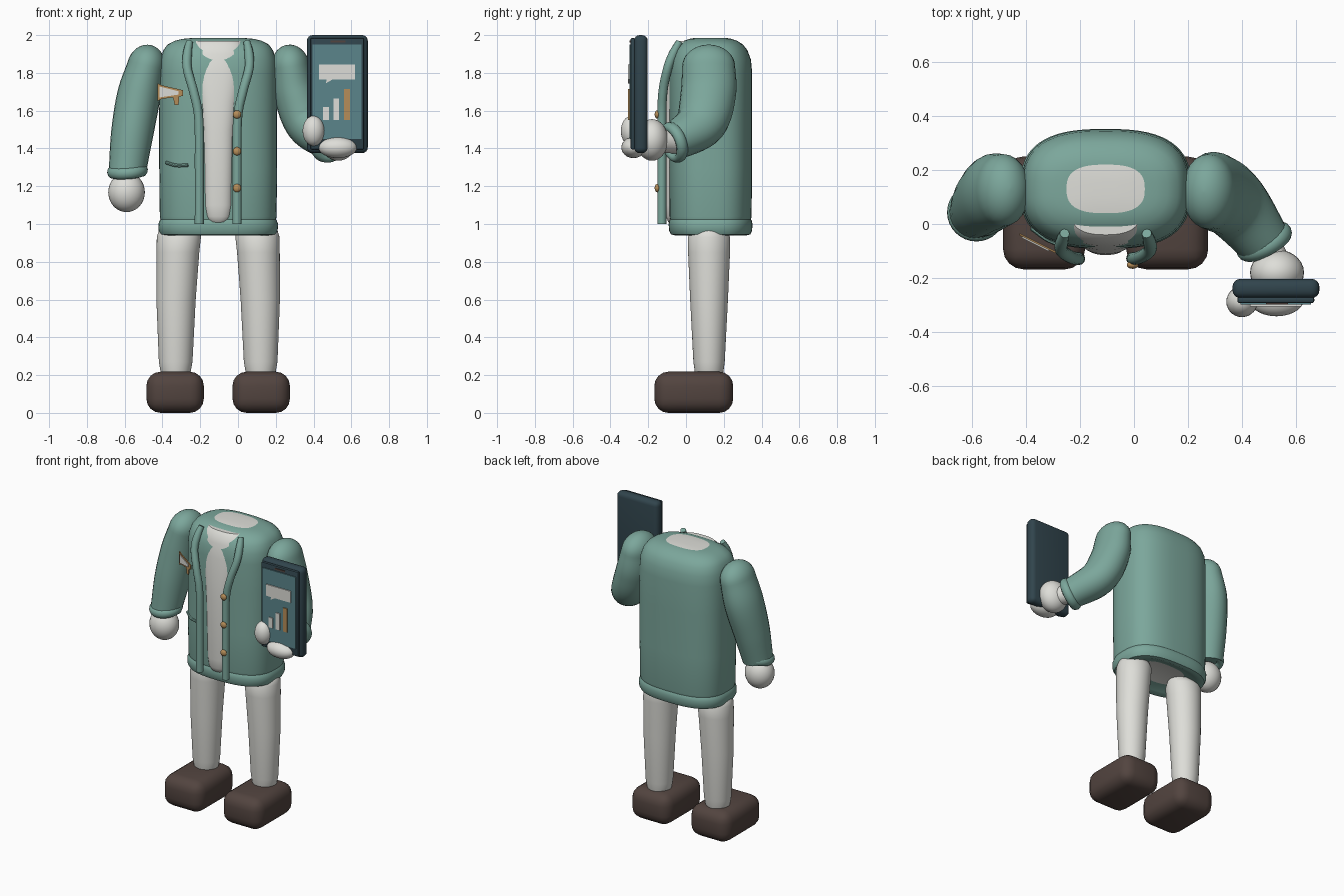
import bpy, bmesh, math
from mathutils import Vector

if "Cube" in bpy.data.objects:
    bpy.data.objects.remove(bpy.data.objects["Cube"])

CX = -0.105  # body centre line


def mat(name, c):
    m = bpy.data.materials.new(name)
    m.diffuse_color = (*c, 1)
    m.use_nodes = True
    m.node_tree.nodes["Principled BSDF"].inputs["Base Color"].default_value = m.diffuse_color
    return m


GREEN = mat("jacket green", (0.20, 0.385, 0.33))
WHITE = mat("off white", (0.73, 0.73, 0.69))
BROWN = mat("shoe brown", (0.085, 0.058, 0.050))
NAVY = mat("device navy", (0.030, 0.058, 0.073))
TEAL = mat("screen teal", (0.105, 0.235, 0.26))
GOLD = mat("gold", (0.47, 0.27, 0.10))


def finish(bm, name, mats, angle=40):
    bmesh.ops.recalc_face_normals(bm, faces=bm.faces)
    me = bpy.data.meshes.new(name)
    bm.to_mesh(me)
    bm.free()
    ob = bpy.data.objects.new(name, me)
    bpy.context.collection.objects.link(ob)
    for m in mats:
        me.materials.append(m)
    bpy.ops.object.select_all(action='DESELECT')
    ob.select_set(True)
    bpy.context.view_layer.objects.active = ob
    bpy.ops.object.shade_smooth_by_angle(angle=math.radians(angle))
    return ob


def skin(bm, rings):
    """Bridge rings of points and cap both ends."""
    vs = [[bm.verts.new(p) for p in r] for r in rings]
    n = len(vs[0])
    for a, b in zip(vs, vs[1:]):
        for i in range(n):
            bm.faces.new((a[i], a[(i + 1) % n], b[(i + 1) % n], b[i]))
    bm.faces.new(vs[0][::-1])
    bm.faces.new(vs[-1])


def loft(name, secs, mats, power=2.0, n=48):
    """Stack of superellipses: (z, x centre, y centre, half width, half depth)."""
    bm = bmesh.new()
    rings = []
    for z, x, y, w, d in secs:
        ring = []
        for i in range(n):
            c, s = math.cos(math.tau * i / n), math.sin(math.tau * i / n)
            e = 2 / power
            ring.append((x + w * math.copysign(abs(c) ** e, c),
                         y + d * math.copysign(abs(s) ** e, s), z))
        rings.append(ring)
    skin(bm, rings)
    return finish(bm, name, mats)


def spline(p, steps):
    """Catmull-Rom through tuples of any length."""
    p = [Vector(q) for q in p]
    p = [p[0] * 2 - p[1]] + p + [p[-1] * 2 - p[-2]]
    out = []
    for i in range(1, len(p) - 2):
        a, b, c, d = p[i - 1:i + 3]
        for k in range(steps):
            t = k / steps
            out.append(0.5 * (2 * b + (c - a) * t + (2 * a - 5 * b + 4 * c - d) * t * t
                              + (3 * b - a - 3 * c + d) * t ** 3))
    return out + [p[-2]]


def tube(name, path, radii, m, depth=1.0, steps=8, n=24, dome=False):
    """Tube along a path; depth widens it along y near the start."""
    pts = spline(path, steps)
    rs = [v.x for v in spline([(r, 0) for r in radii], steps)]
    T = [(pts[min(i + 1, len(pts) - 1)] - pts[max(i - 1, 0)]).normalized() for i in range(len(pts))]
    items = [(q, t, r, 1 + (depth - 1) * (1 - i / len(pts)))
             for i, (q, t, r) in enumerate(zip(pts, T, rs))]
    if dome:
        q, t, r, k = items[0]
        items = [(q - t * r * 1.15 * math.cos(a), t, r * math.sin(a), k)
                 for a in [math.pi / 2 * j / 8 + 0.03 for j in range(8)]] + items
    bm = bmesh.new()
    rings = []
    for q, t, r, k in items:
        u = Vector((0, 1, 0)) - t * t.y
        u.normalize()
        v = t.cross(u)
        rings.append([q + (u * math.cos(a) * k + v * math.sin(a)) * r
                      for a in [math.tau * j / n for j in range(n)]])
    skin(bm, rings)
    return finish(bm, name, [m])


def ball(name, loc, size, m):
    bm = bmesh.new()
    bmesh.ops.create_uvsphere(bm, u_segments=28, v_segments=16, radius=1)
    for v in bm.verts:
        v.co = Vector(loc) + Vector(v.co[i] * size[i] for i in range(3))
    return finish(bm, name, [m], 60)


def box(name, lo, hi, m, bevel=0.0, seg=4):
    bm = bmesh.new()
    bmesh.ops.create_cube(bm, size=1)
    for v in bm.verts:
        v.co = Vector(lo[i] + (hi[i] - lo[i]) * (v.co[i] + 0.5) for i in range(3))
    if bevel:
        bmesh.ops.bevel(bm, geom=bm.edges[:], offset=bevel, segments=seg, profile=0.5, affect='EDGES')
    return finish(bm, name, [m], 40 if bevel else 20)


def slab(name, outline, front, back, m):
    """Plate from an (x, z) outline; front and back give y at a given x."""
    bm = bmesh.new()
    skin(bm, [[(x, f(x), z) for x, z in outline] for f in (front, back)])
    return finish(bm, name, [m], 20)


def ring(name, loc, axis, major, minor, m):
    bm = bmesh.new()
    q = Vector((0, 0, 1)).rotation_difference(Vector(axis))
    n, k = 32, 12
    vs = [[bm.verts.new(Vector(loc) + q @ Vector((
        (major + minor * math.cos(b)) * math.cos(a), (major + minor * math.cos(b)) * math.sin(a),
        minor * 1.2 * math.sin(b)))) for b in [math.tau * j / k for j in range(k)]]
        for a in [math.tau * i / n for i in range(n)]]
    for i in range(n):
        for j in range(k):
            a, b = vs[i], vs[(i + 1) % n]
            bm.faces.new((a[j], b[j], b[(j + 1) % k], a[(j + 1) % k]))
    return finish(bm, name, [m])


# Jacket body with hem, neck patch on top and lining underneath
jacket = loft("jacket", [(z, CX, 0.13, w, d) for z, w, d in (
    (0.975, 0.17, 0.11), (0.95, 0.25, 0.165), (0.94, 0.285, 0.19), (0.945, 0.305, 0.21),
    (0.965, 0.315, 0.22), (1.0, 0.317, 0.222), (1.018, 0.31, 0.218), (1.025, 0.306, 0.214),
    (1.04, 0.309, 0.217), (1.3, 0.312, 0.22), (1.6, 0.312, 0.22), (1.8, 0.311, 0.22),
    (1.87, 0.306, 0.214), (1.92, 0.29, 0.195), (1.95, 0.268, 0.172), (1.97, 0.23, 0.14),
    (1.98, 0.19, 0.112), (1.984, 0.145, 0.09), (1.986, 0.05, 0.03))], [GREEN, WHITE], 2.7, 64)
for p in jacket.data.polygons:
    if p.center.z > 1.9842 or (p.center.z < 0.98 and p.normal.z < -0.99):
        p.material_index = 1

# Shirt front
loft("shirt", [(z, CX, y, w, d) for z, y, w, d in (
    (1.0, -0.04, 0.03, 0.04), (1.012, -0.04, 0.055, 0.055), (1.04, -0.04, 0.072, 0.066),
    (1.1, -0.04, 0.08, 0.073), (1.5, -0.04, 0.09, 0.075), (1.65, -0.035, 0.105, 0.075),
    (1.8, -0.02, 0.135, 0.075), (1.9, 0.0, 0.145, 0.08), (1.95, 0.02, 0.14, 0.08),
    (1.97, 0.03, 0.125, 0.07))], [WHITE], 2.4)

for side, s in (("left", -1), ("right", 1)):
    # Lapel edge, leg and shoe
    tube(side + "_lapel", [(CX + s * x, y, z) for x, y, z in (
        (0.10, -0.128, 1.0), (0.10, -0.128, 1.3), (0.103, -0.128, 1.56), (0.13, -0.122, 1.70),
        (0.163, -0.098, 1.82), (0.163, -0.068, 1.9), (0.152, -0.035, 1.965))],
        [0.024] * 6 + [0.018], GREEN, n=12)
    loft(side + "_leg", [(z, CX + s * x, 0.122, w, d) for z, x, w, d in (
        (0.19, 0.225, 0.07, 0.07), (0.22, 0.225, 0.08, 0.076), (0.27, 0.225, 0.089, 0.083),
        (0.6, 0.223, 0.104, 0.1), (0.85, 0.213, 0.113, 0.111), (0.93, 0.208, 0.117, 0.112),
        (0.97, 0.205, 0.108, 0.09), (0.99, 0.203, 0.08, 0.055), (1.0, 0.2, 0.03, 0.02))], [WHITE])
    x = CX + s * 0.228
    box(side + "_shoe", (x - 0.152, -0.168, 0), (x + 0.152, 0.25, 0.218), BROWN, 0.075)

# Sleeves, cuffs and hands
tube("left_sleeve", [(-0.487, 0.125, 1.835), (-0.525, 0.115, 1.68), (-0.56, 0.08, 1.48),
                     (-0.587, 0.045, 1.27)], [0.10, 0.115, 0.112, 0.098], GREEN, 1.35, dome=True)
ring("left_cuff", (-0.585, 0.042, 1.28), (-0.08, -0.15, 1), 0.082, 0.026, GREEN)
ball("left_hand", (-0.59, 0.03, 1.168), (0.097, 0.09, 0.105), WHITE)
tube("right_sleeve", [(0.278, 0.12, 1.835), (0.305, 0.118, 1.69), (0.37, 0.075, 1.53),
                      (0.485, -0.07, 1.43)], [0.10, 0.115, 0.118, 0.098], GREEN, 1.4, dome=True)
ring("right_cuff", (0.482, -0.065, 1.432), (0.45, -0.85, -0.3), 0.085, 0.026, GREEN)
tube("right_wrist", [(0.47, -0.05, 1.435), (0.53, -0.17, 1.44)], [0.062, 0.062], WHITE)
ball("right_palm", (0.53, -0.18, 1.445), (0.1, 0.085, 0.11), WHITE)
ball("right_fingers", (0.528, -0.278, 1.405), (0.102, 0.064, 0.056), WHITE)
ball("right_thumb", (0.4, -0.288, 1.493), (0.058, 0.057, 0.08), WHITE)

# Tablet with screen graphics
box("tablet_body", (0.365, -0.275, 1.375), (0.687, -0.203, 2.0), NAVY, 0.03)
box("tablet_bezel", (0.383, -0.293, 1.395), (0.668, -0.27, 1.985), NAVY, 0.008, 2)
box("tablet_screen", (0.395, -0.299, 1.45), (0.655, -0.29, 1.95), TEAL)
box("tablet_speaker", (0.49, -0.298, 1.96), (0.57, -0.29, 1.971), BROWN)
slab("speech_bubble", [(0.43, 1.845), (0.62, 1.845), (0.62, 1.765), (0.50, 1.765), (0.465, 1.745),
                       (0.47, 1.765), (0.43, 1.765)], lambda x: -0.306, lambda x: -0.298, WHITE)
for i, (x, top, m) in enumerate(((0.45, 1.62, WHITE), (0.505, 1.665, WHITE), (0.562, 1.715, GOLD))):
    box("chart_bar_%d" % (i + 1), (x, -0.306, 1.55), (x + 0.031, -0.298, top), m)

# Buttons, pocket and chest badge
for i, z in enumerate((1.19, 1.385, 1.58)):
    ball("button_%d" % (i + 1), (-0.005, -0.152, z), (0.022, 0.014, 0.022), GOLD)
tube("pocket", [(-0.38, -0.015, 1.325), (-0.325, -0.055, 1.31), (-0.265, -0.08, 1.312)],
     [0.009] * 3, GREEN, n=8)


def slant(off):
    return lambda x: -0.04 - (x + 0.42) * 0.5 + off


slab("badge_horn_rim", [(-0.425, 1.745), (-0.405, 1.735), (-0.29, 1.708), (-0.29, 1.678),
                        (-0.405, 1.662), (-0.425, 1.652)], slant(-0.004), slant(0.004), GOLD)
slab("badge_horn", [(-0.415, 1.728), (-0.315, 1.703), (-0.315, 1.685), (-0.415, 1.67)],
     slant(-0.009), slant(-0.002), WHITE)
slab("badge_handle", [(-0.345, 1.675), (-0.31, 1.685), (-0.315, 1.63), (-0.335, 1.63)],
     slant(-0.004), slant(0.004), GOLD)
